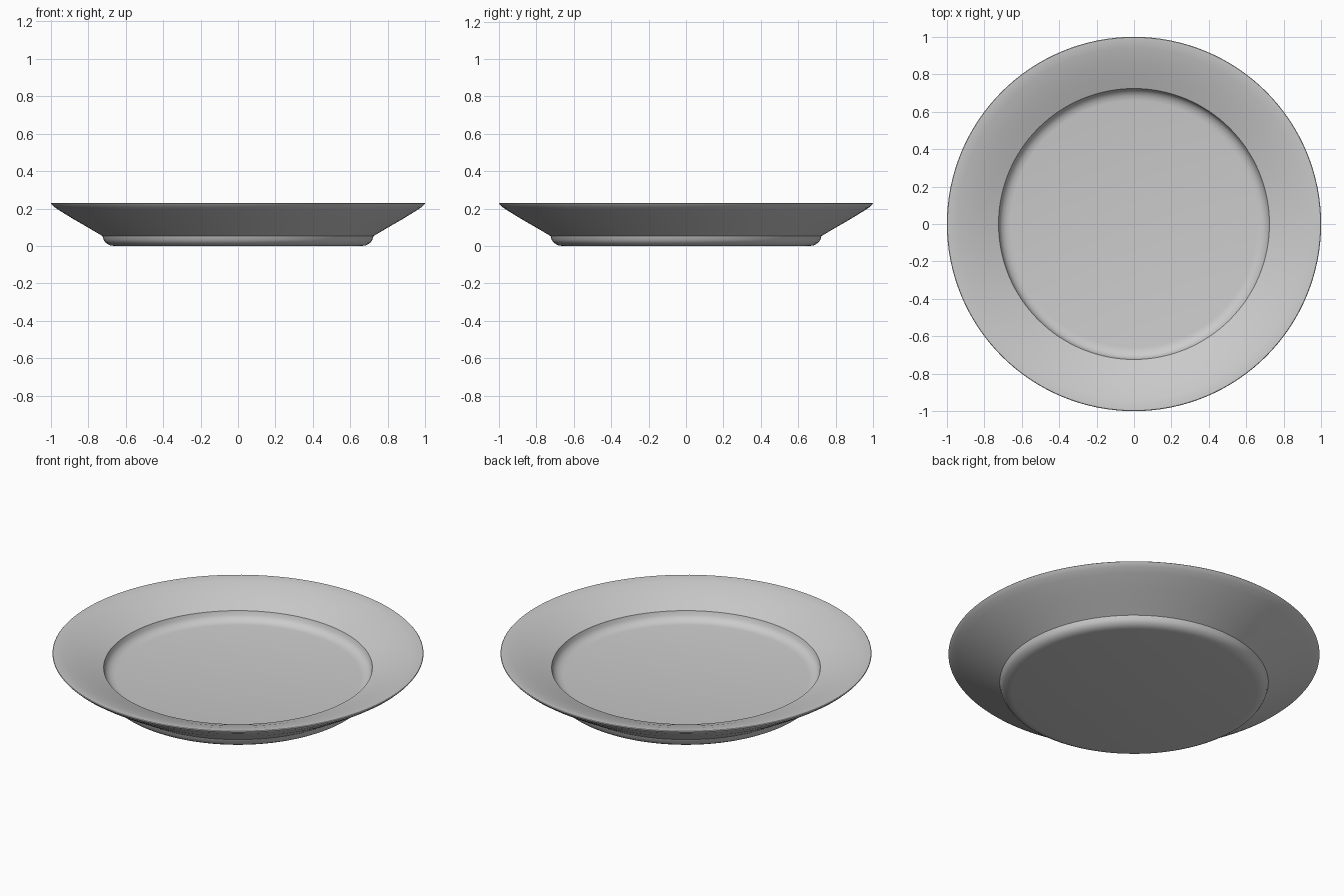
import bpy, bmesh, math
from mathutils import Vector

if "Cube" in bpy.data.objects:
    bpy.data.objects.remove(bpy.data.objects["Cube"])

# Half cross-section (radius, height): underside centre -> lip -> upper centre
profile = [
    (0, 0), (0.66, 0), (0.685, 0.004), (0.706, 0.016), (0.718, 0.032), (0.724, 0.053),
    (0.80, 0.098), (0.88, 0.144), (0.95, 0.187), (0.98, 0.207), (0.995, 0.221),
    (1.0, 0.228), (0.997, 0.231), (0.985, 0.231),
    (0.94, 0.222), (0.86, 0.197), (0.79, 0.171), (0.724, 0.145),
    (0.718, 0.122), (0.706, 0.106), (0.685, 0.094), (0.66, 0.09), (0, 0.09),
]

# Plate: lathe the cross-section round the z axis
bm = bmesh.new()
verts = [bm.verts.new((r, 0, z)) for r, z in profile]
edges = [bm.edges.new(pair) for pair in zip(verts, verts[1:])]
bmesh.ops.spin(bm, geom=verts + edges, cent=(0, 0, 0), axis=Vector((0, 0, 1)),
               angle=2 * math.pi, steps=128)
bmesh.ops.remove_doubles(bm, verts=bm.verts, dist=1e-4)
bmesh.ops.recalc_face_normals(bm, faces=bm.faces)
mesh = bpy.data.meshes.new("plate")
bm.to_mesh(mesh)
bm.free()
plate = bpy.data.objects.new("plate", mesh)
bpy.context.collection.objects.link(plate)

# Smooth shading, crisp well edge and foot joint
bpy.context.view_layer.objects.active = plate
plate.select_set(True)
bpy.ops.object.shade_smooth_by_angle(angle=math.radians(35))
